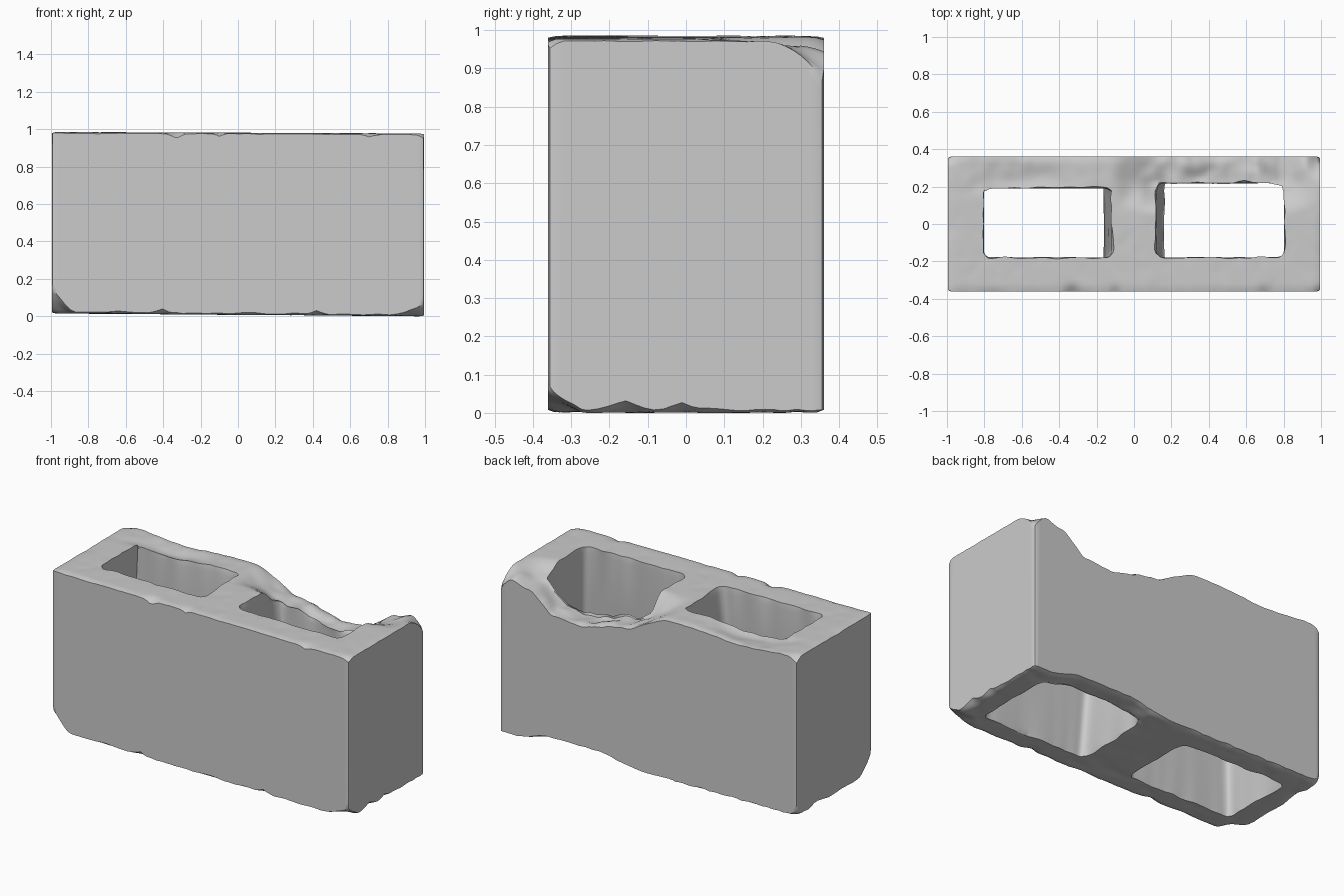
import bpy, bmesh, math
from mathutils import Vector, noise

if "Cube" in bpy.data.objects:
    bpy.data.objects.remove(bpy.data.objects["Cube"])

HX, HY = 0.995, 0.36
XB = [-HX, -0.80, -0.12, 0.12, 0.80, HX]
YB = [-HY, -0.175, 0.20, HY]
STEP = 0.02
FLARE = 0.055          # the holes widen towards the bottom
LEVELS = 6


def lines(breaks):
    # grid lines that land exactly on the wall and hole limits
    out = [breaks[0]]
    for a, b in zip(breaks, breaks[1:]):
        n = max(1, round((b - a) / STEP))
        out += [a + (b - a) * k / n for k in range(1, n + 1)]
    return out


def smooth(a, b, t):
    t = min(1, max(0, (t - a) / (b - a)))
    return t * t * (3 - 2 * t)


def nz(x, y, s, seed):
    return noise.noise(Vector((x * s + seed, y * s, seed * 1.7)))


def profile(pts, x):
    for (x0, d0), (x1, d1) in zip(pts, pts[1:]):
        if x0 <= x <= x1:
            return d0 + (d1 - d0) * smooth(x0, x1, x)
    return 0


def chips(table, x, y):
    # bites that steepen towards the edge: centre x, y, radii, depth
    d = 0
    for cx, cy, rx, ry, h in table:
        q = math.hypot((x - cx) / rx, (y - cy) / ry)
        d = max(d, h * max(0, 1 - q) ** 1.5)
    return d


TOP_BREAK = [(-0.15, 0), (0.2, 0.13), (0.48, 0.19), (0.64, 0.17), (0.80, 0.06), (0.95, 0.015), (1, 0)]
TOP_WAVE = [(-0.95, 0), (-0.6, 0.035), (-0.25, 0)]
LOW_BREAK = [(0.0, 0), (0.35, 0.05), (0.6, 0.05), (0.85, 0)]
TOP_CHIPS = [(HX, HY, 0.09, 0.13, 0.10), (-HX, HY, 0.06, 0.05, 0.03),
             (-0.33, -HY, 0.06, 0.05, 0.025), (0.70, -HY, 0.06, 0.05, 0.015),
             (-0.10, -HY, 0.05, 0.06, 0.015), (HX, -HY, 0.05, 0.05, 0.02)]
LOW_CHIPS = [(-HX, -HY, 0.18, 0.18, 0.13), (HX, -HY, 0.25, 0.15, 0.06),
             (-0.40, -HY, 0.08, 0.05, 0.02), (0.42, -HY, 0.07, 0.05, 0.02),
             (HX, 0.0, 0.06, 0.05, 0.02), (HX, -0.12, 0.08, 0.06, 0.025),
             (-HX, 0.15, 0.08, 0.10, 0.02), (-HX, HY, 0.06, 0.06, 0.03)]


def rim(x, y, w):
    # worn rounding along the outer edge
    e = min(HX - abs(x), HY - abs(y))
    return w * max(0, 1 - e / 0.025)


def top_z(x, y):
    d = profile(TOP_BREAK, x) * smooth(0.05, 0.23, y)
    d += profile(TOP_WAVE, x) * smooth(0.15, 0.22, y) * (1 - 0.4 * smooth(0.25, 0.36, y))
    rough = 0.004 + 0.10 * d
    d += rough * nz(x, y, 14, 3) + chips(TOP_CHIPS, x, y)
    return 0.983 - 0.004 * x - max(0, d) - rim(x, y, 0.005 + 0.005 * abs(nz(x, y, 9, 5)))


def low_z(x, y):
    d = profile(LOW_BREAK, x) * smooth(0.08, 0.22, y)
    d += 0.006 * nz(x, y, 13, 8) + chips(LOW_CHIPS, x, y)
    return 0.009 - 0.008 * x + max(0, d) + rim(x, y, 0.005 + 0.012 * abs(nz(x, y, 9, 11)))


def fillet(x, y, x0, x1, y0, y1, r):
    # pull points on a rectangle's outline on to rounded corners
    cx = min(max(x, x0 + r), x1 - r)
    cy = min(max(y, y0 + r), y1 - r)
    a, b = x - cx, y - cy
    m = math.hypot(a, b)
    if a and b:
        return cx + a * r / m, cy + b * r / m
    return x, y


xs, ys = lines(XB), lines(YB)
E = 1e-5


def in_hole(x, y):
    return 0.12 + E < abs(x) < 0.80 - E and YB[1] + E < y < YB[2] - E


def hole_side(x):
    return (0.12, 0.80) if x > 0 else (-0.80, -0.12)


def plan(x, y, worn, seed, down):
    # final plan position; the skin around each hole follows its flare
    px, py = x, y
    if 0.12 - E < abs(x) < 0.80 + E and YB[1] - E < y < YB[2] + E:
        x0, x1 = hole_side(x)
        px, py = fillet(x, y, x0, x1, YB[1], YB[2], 0.035)
        k = worn * (0.35 + nz(x, y, 11, seed))
        if abs(y - YB[1]) < E:
            py -= k
        elif abs(y - YB[2]) < E:
            py += k + (0.015 if x > 0 else -0.012)
        else:
            px += k * (1 if x > (x0 + x1) / 2 else -1)
    else:
        px, py = fillet(x, y, -HX, HX, -HY, HY, 0.014)
    # spread: piecewise linear, zero at the outside and the centre line
    def ramp(t, pts):
        for (a, u), (b, v) in zip(pts, pts[1:]):
            if t <= b + E:
                return u + (v - u) * (t - a) / (b - a)
        return 0
    f = FLARE * down
    sx = ramp(abs(x), [(0, 0), (0.12, -0.8 * f), (0.80, f), (HX, 0)])
    sy = ramp(y, [(-HY, 0), (YB[1], -f), (YB[2], f * 0.6), (HY, 0)])
    return px + math.copysign(sx, x), py + sy


bm = bmesh.new()
fracs = [0, 0.04, 0.35, 0.65, 0.96, 1]
levels = []
for lv, t in enumerate(fracs):
    grid = {}
    ends = lv in (0, LEVELS - 1)
    for i, x in enumerate(xs):
        for j, y in enumerate(ys):
            if in_hole(x, y):
                continue
            outer = i in (0, len(xs) - 1) or j in (0, len(ys) - 1)
            mouth = 0.12 - E < abs(x) < 0.80 + E and YB[1] - E < y < YB[2] + E
            if not ends and not (outer or mouth):
                continue
            px, py = plan(x, y, 0.016 if ends else 0.002, 20 + lv, t)
            zt, zb = top_z(x, y), low_z(x, y)
            grid[i, j] = bm.verts.new((px, py, zt + (zb - zt) * t))
    levels.append(grid)


def solid(i, j):
    if not (0 <= i < len(xs) - 1 and 0 <= j < len(ys) - 1):
        return False
    return not in_hole((xs[i] + xs[i + 1]) / 2, (ys[j] + ys[j + 1]) / 2)


# top and bottom skins, then walls wherever solid meets open
for i in range(len(xs) - 1):
    for j in range(len(ys) - 1):
        if not solid(i, j):
            continue
        c = [(i, j), (i + 1, j), (i + 1, j + 1), (i, j + 1)]
        bm.faces.new([levels[0][k] for k in c])
        bm.faces.new([levels[-1][k] for k in reversed(c)])
        for n, (di, dj) in enumerate([(0, -1), (1, 0), (0, 1), (-1, 0)]):
            if not solid(i + di, j + dj):
                a, b = c[n], c[(n + 1) % 4]
                for u, v in zip(levels, levels[1:]):
                    bm.faces.new([u[b], u[a], v[a], v[b]])

bmesh.ops.recalc_face_normals(bm, faces=bm.faces)
# stand on the floor
low = min(v.co.z for v in bm.verts)
for v in bm.verts:
    v.co.z -= low
mesh = bpy.data.meshes.new("hollow_block")
bm.to_mesh(mesh)
bm.free()
block = bpy.data.objects.new("hollow_block", mesh)
bpy.context.collection.objects.link(block)
bpy.context.view_layer.objects.active = block
block.select_set(True)
bpy.ops.object.shade_smooth_by_angle(angle=math.radians(40))
